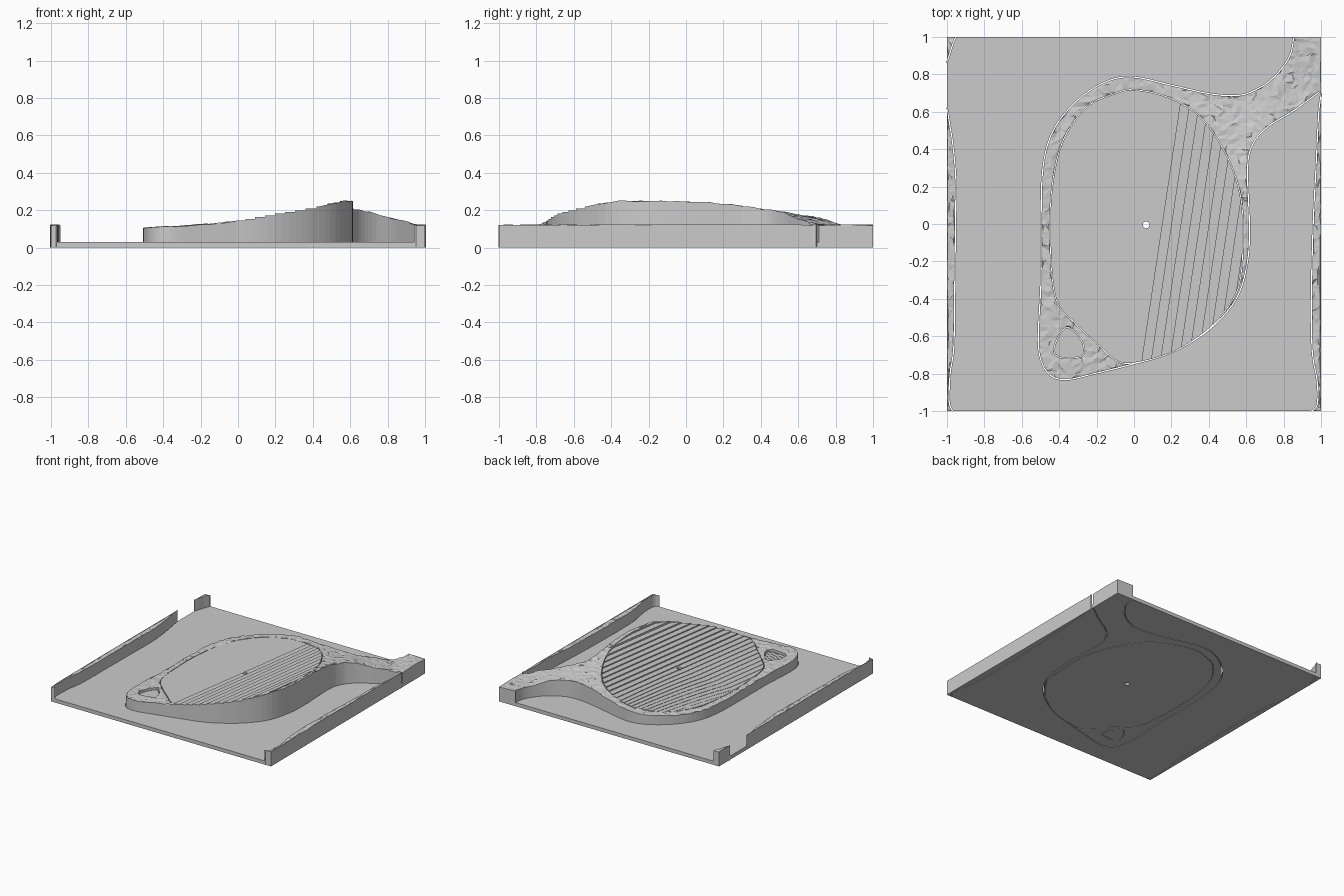
import bpy, math, random
from mathutils import Vector
from mathutils.geometry import delaunay_2d_cdt

if "Cube" in bpy.data.objects:
    bpy.data.objects.remove(bpy.data.objects["Cube"])

random.seed(4)
STEP, U0, BEND = 0.05, -0.6, 0.5

grey = bpy.data.materials.new("plain_grey")
grey.diffuse_color = (0.6, 0.6, 0.6, 1)
grey.use_nodes = True
grey.node_tree.nodes["Principled BSDF"].inputs["Base Color"].default_value = grey.diffuse_color


def on_border(p):
    return abs(p[0]) > 0.999 or abs(p[1]) > 0.999


def smooth_loop(ctrl, n=5):
    """Closed smooth outline; tile-border points stay sharp."""
    out, m = [], len(ctrl)
    pts = [Vector(c) for c in ctrl]
    tan = [Vector((0, 0)) if on_border(p) else (pts[(i + 1) % m] - pts[i - 1]) / 2
           for i, p in enumerate(pts)]
    for i in range(m):
        a, b, ta, tb = pts[i], pts[(i + 1) % m], tan[i], tan[(i + 1) % m]
        steps = 1 if on_border(a) and on_border(b) else n
        for k in range(steps):
            t = k / steps
            p = (a * (2*t**3 - 3*t*t + 1) + ta * (t**3 - 2*t*t + t)
                 + b * (3*t*t - 2*t**3) + tb * (t**3 - t*t))
            out.append(Vector((max(-1, min(1, p.x)), max(-1, min(1, p.y)))))
    area = sum(p.cross(out[(i + 1) % len(out)]) for i, p in enumerate(out))
    return out if area > 0 else out[::-1]


def inset(loop, d=0.006):
    """Shrink an outline slightly to leave the joint between parts."""
    out = []
    for i, p in enumerate(loop):
        t = (loop[(i + 1) % len(loop)] - loop[i - 1]).normalized()
        out.append(p.copy() if on_border(p) else p + Vector((-t.y, t.x)) * d)
    return out


def inside(p, loop):
    hit = False
    for i, a in enumerate(loop):
        b = loop[i - 1]
        if (a.y > p.y) != (b.y > p.y) and p.x < (b.x - a.x) * (p.y - a.y) / (b.y - a.y) + a.x:
            hit = not hit
    return hit


def solid(name, outline, holes, height, band=lambda p: 0, lines=(), grid=0):
    """Closed solid on z = 0 whose top follows height(point, band)."""
    pts, edges = [], []
    for loop in [outline] + list(holes):
        s = len(pts)
        pts += loop
        edges += [(s + i, s + (i + 1) % len(loop)) for i in range(len(loop))]
    for line in lines:
        s = len(pts)
        pts += line
        edges += [(s + i, s + i + 1) for i in range(len(line) - 1)]
    if grid:
        n = int(2 / grid)
        for i in range(n):
            for j in range(n):
                p = Vector((-1 + (i + random.random()) * grid, -1 + (j + random.random()) * grid))
                if inside(p, outline) and not any(inside(p, h) for h in holes):
                    pts.append(p)
    vs, _, fs, *_ = delaunay_2d_cdt([Vector(p) for p in pts], edges, [], 0, 1e-5)
    tris, owner = [], {}
    for f in fs:
        f = list(f)
        a, b, c = (vs[i] for i in f)
        mid = (a + b + c) / 3
        if not inside(mid, outline) or any(inside(mid, h) for h in holes):
            continue
        if (b - a).cross(c - a) < 0:
            f.reverse()
        k = band(mid)
        tris.append((f, k))
        for i in range(3):
            owner[f[i], f[(i + 1) % 3]] = k
    verts, faces, index = [], [], {}

    def vert(i, k):
        if (i, k) not in index:
            index[i, k] = len(verts)
            verts.append((vs[i].x, vs[i].y, 0 if k is None else height(vs[i], k)))
        return index[i, k]

    for f, k in tris:
        faces.append([vert(i, k) for i in f])
        faces.append([vert(i, None) for i in reversed(f)])
    for (i, j), k in owner.items():
        other = owner.get((j, i))          # None means an outer wall
        if other is None or other < k:
            faces.append([vert(j, k), vert(i, k), vert(i, other), vert(j, other)])
    mesh = bpy.data.meshes.new(name)
    mesh.from_pydata(verts, [], faces)
    mesh.materials.append(grey)
    obj = bpy.data.objects.new(name, mesh)
    bpy.context.collection.objects.link(obj)
    return obj


# Ground slope: rises to the right along slightly slanted contours
def slope_u(p):
    return p.x - 0.15 * p.y - BEND * max(0, p.y) * max(0, 0.1 - p.x)


def rise(u):
    prof = [(-0.7, .098), (-0.45, .104), (-0.2, .115), (0, .13), (.11, .142),
            (.3, .178), (.5, .213), (.62, .25), (2, .25)]
    for (a, za), (b, zb) in zip(prof, prof[1:]):
        if u <= b:
            return za + (zb - za) * max(0, (u - a) / (b - a))
    return prof[-1][1]


def rough_height(p, k):
    t = max(0, min(1, (p.x + p.y - 0.85) / 0.8))
    z = rise(slope_u(p))
    return z + (0.121 - z) * t + random.uniform(-0.004, 0.004)


def strip_height(p, k):
    return 0.121 + random.uniform(-0.004, 0.004)


def contour(u):
    line = []
    for i in range(41):
        y = -0.8 + 0.04 * i
        x = u + 0.15 * y
        if y > 0 and x < 0.1:
            x = (x + 0.1 * BEND * y) / (1 + BEND * y)
        line.append(Vector((x, y)))
    return line


# Outlines
collar = smooth_loop([
    (-.02, .79), (-.18, .75), (-.33, .64), (-.44, .49), (-.49, .3), (-.5, 0), (-.5, -.3),
    (-.515, -.6), (-.5, -.73), (-.45, -.81), (-.36, -.835), (-.2, -.8), (0, -.75), (.2, -.69),
    (.4, -.57), (.55, -.4), (.61, -.2), (.62, 0), (.61, .3), (.64, .43), (.72, .52),
    (.85, .6), (1, .71), (1, 1), (.85, 1), (.83, .9), (.75, .79), (.65, .72), (.55, .69),
    (.4, .7), (.2, .745)])
green = smooth_loop([
    (0, .72), (.18, .68), (.35, .58), (.48, .4), (.56, .2), (.585, 0), (.57, -.3), (.5, -.45),
    (.38, -.58), (.2, -.69), (0, -.745), (-.1, -.73), (-.2, -.64), (-.32, -.53), (-.42, -.4),
    (-.45, -.1), (-.44, .2), (-.38, .45), (-.25, .63), (-.1, .7)])
pit = smooth_loop([(-.35, -.55), (-.28, -.62), (-.265, -.69), (-.3, -.715), (-.4, -.715),
                   (-.43, -.67), (-.4, -.59)], 3)
left = smooth_loop([(-1, -1), (-.965, -1), (-.985, -.95), (-.98, -.8), (-.96, -.65),
                    (-.955, -.3), (-.95, .1), (-.95, .25), (-.965, .42), (-.985, .55), (-1, .64)])
right = smooth_loop([(1, -1), (1, .7), (.985, .6), (.97, .3), (.955, 0), (.945, -.4),
                     (.95, -.68), (.975, -.83), (.98, -.93), (.97, -.98), (.94, -1)])
corner = smooth_loop([(-1, 1), (-1, .86), (-.985, .9), (-.97, .95), (-.95, 1)])
square = [Vector(c) for c in ((-1, -1), (1, -1), (1, 1), (-1, 1))]
cup = [Vector((0.065 + 0.018 * math.cos(a), -0.005 + 0.018 * math.sin(a)))
       for a in (math.tau * i / 24 for i in range(24))]

# Flat base plate with cutouts
solid("base_plate", square, [collar, left, right, corner], lambda p, k: 0.03)

# Rough raised collar and border strips
solid("rough_collar", inset(collar), [green, pit], rough_height, grid=0.025)
solid("left_strip", inset(left), [], strip_height, grid=0.025)
solid("right_strip", inset(right), [], strip_height, grid=0.025)
solid("corner_post", inset(corner), [], strip_height, grid=0.025)

# Terraced green with a through hole
solid("terraced_green", inset(green, 0.004), [cup],
      lambda p, k: rise(U0 + (k + 0.5) * STEP),
      band=lambda p: math.floor((slope_u(p) - U0) / STEP),
      lines=[contour(U0 + i * STEP) for i in range(1, 27)])

# Finely stepped hollow
solid("hollow", inset(pit, 0.004), [], lambda p, k: 0.088 + 0.0008 * k,
      band=lambda p: math.floor((p.x + 0.45) / 0.01),
      lines=[[Vector((-.45 + .01 * i, -.8)), Vector((-.45 + .01 * i, -.5))] for i in range(21)])
